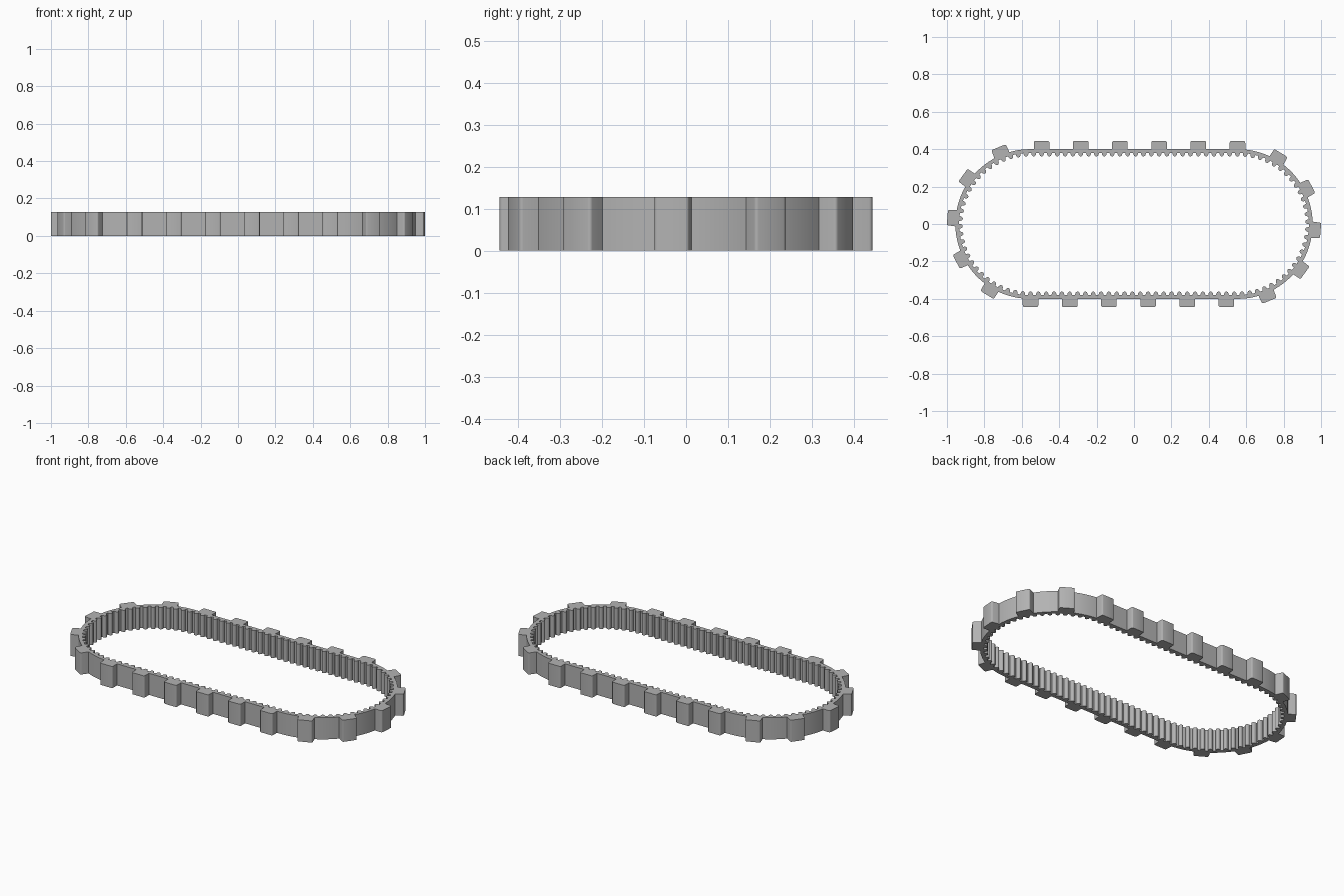
import bpy
from math import pi, sin, cos
from mathutils import Vector

cube = bpy.data.objects.get("Cube")
if cube:
    bpy.data.objects.remove(cube)

HALF = 0.555            # half length of the straight runs
R = 0.38                # radius of the belt's inner face at the ends
BAND = 0.02             # band thickness
HEIGHT = 0.128
LUGS, TEETH_PER_LUG = 22, 5
ARC = pi * R
LENGTH = 4 * HALF + 2 * ARC
PITCH = LENGTH / LUGS
START = 0.061           # first lug, measured along the path


def frame(s):
    """Point, tangent and outward normal at distance s along the oval."""
    s %= LENGTH
    half_turn = s >= LENGTH / 2
    s %= LENGTH / 2
    if s < 2 * HALF:
        p, n = Vector((s - HALF, R)), Vector((0, 1))
    else:
        a = (s - 2 * HALF) / R
        n = Vector((sin(a), cos(a)))
        p = Vector((HALF, 0)) + n * R
    if half_turn:
        p, n = -p, -n
    return p, Vector((n.y, -n.x)), n


def at(s, along, out):
    p, t, n = frame(s)
    return p + t * along + n * out


def outer_outline():
    """Outer band with rounded-corner tread lugs."""
    half_w, top, r, steps = 0.0415, 0.064, 0.008, 3
    pts = []
    for i in range(LUGS):
        s = START + i * PITCH
        pts.append(at(s - half_w, 0, BAND))
        for side in (-1, 1):
            for k in range(steps + 1):
                a = k / steps * pi / 2
                if side > 0:
                    a = pi / 2 - a
                pts.append(at(s, side * (half_w - r + r * cos(a)), top - r + r * sin(a)))
        gap = PITCH - 2 * half_w
        pts += [at(s + half_w + gap * k / 8, 0, BAND) for k in range(8)]
    return pts


def inner_outline():
    """Inner face with a row of rounded drive teeth."""
    half_w, depth, steps = 0.013, 0.019, 8
    count = LUGS * TEETH_PER_LUG
    pts = []
    for i in range(count):
        s = START + i * LENGTH / count
        for k in range(steps + 1):
            a = pi * k / steps
            pts.append(at(s, -half_w * cos(a), -depth * sin(a)))
    return pts


# Belt: filled 2D outline, extruded to its width
curve = bpy.data.curves.new("track_belt", "CURVE")
curve.dimensions = "2D"
curve.fill_mode = "BOTH"
curve.extrude = HEIGHT / 2
for outline in (outer_outline(), inner_outline()):
    spline = curve.splines.new("POLY")
    spline.points.add(len(outline) - 1)
    for point, co in zip(spline.points, outline):
        point.co = (co.x, co.y, 0, 1)
    spline.use_cyclic_u = True

belt = bpy.data.objects.new("track_belt", curve)
bpy.context.collection.objects.link(belt)
belt.location.z = HEIGHT / 2

grey = bpy.data.materials.new("rubber_grey")
grey.use_nodes = True
colour = (0.45, 0.45, 0.45, 1)
grey.diffuse_color = colour
grey.node_tree.nodes["Principled BSDF"].inputs["Base Color"].default_value = colour
curve.materials.append(grey)

# Turn into a welded mesh with sharp lug and rim edges
bpy.ops.object.select_all(action="DESELECT")
belt.select_set(True)
bpy.context.view_layer.objects.active = belt
bpy.ops.object.convert(target="MESH")
bpy.ops.object.mode_set(mode="EDIT")
bpy.ops.mesh.select_all(action="SELECT")
bpy.ops.mesh.remove_doubles(threshold=0.0002)
bpy.ops.mesh.normals_make_consistent(inside=False)
bpy.ops.object.mode_set(mode="OBJECT")
bpy.ops.object.shade_smooth_by_angle(angle=0.6)
